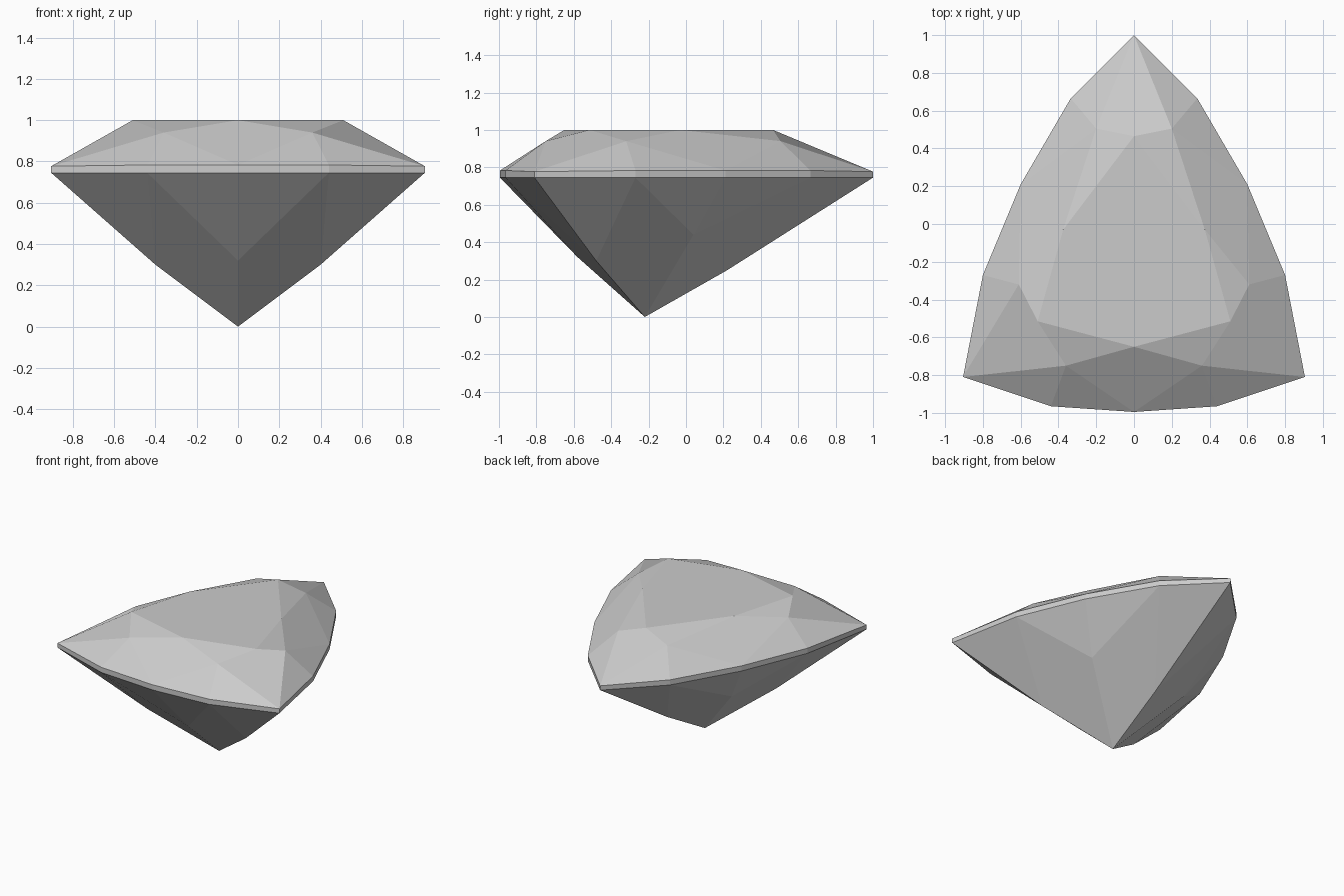
import bpy, bmesh
from mathutils import Vector

cube = bpy.data.objects.get("Cube")
if cube:
    bpy.data.objects.remove(cube, do_unlink=True)

# One flat stone colour
stone = bpy.data.materials.new("pale grey stone")
stone.use_nodes = True
stone.diffuse_color = (0.6, 0.6, 0.6, 1)
stone.node_tree.nodes["Principled BSDF"].inputs["Base Color"].default_value = (0.6, 0.6, 0.6, 1)

TABLE, STAR, BELT_HIGH, BELT_TIP, BELT_LOW = 1.0, 0.94, 0.783, 0.777, 0.745
CULET = (0, -0.22, 0)


def flip(p):
    return (-p[0],) + tuple(p[1:])


# Corners: outline tip, table corner, pavilion break on the ridge
back = dict(tip=(0, 1), table=(0, 0.465), ridge=(0, 0.22, 0.25))
left = dict(tip=(0.905, -0.81), table=(0.51, -0.515), ridge=(0.4, -0.48, 0.3))
right = {k: flip(p) for k, p in left.items()}

# Sides between corners: outline points, table middle, star points, pavilion break
left_side = dict(a=back, b=left, rim=[(0.335, 0.665), (0.6, 0.21), (0.8, -0.27)],
                 table=(0.375, -0.03), stars=[(0.2, 0.505), (0.61, -0.32)],
                 deep=(0.4, 0.04, 0.44))
right_side = dict(a=right, b=back, rim=[flip(p) for p in reversed(left_side["rim"])],
                  table=flip(left_side["table"]),
                  stars=[flip(p) for p in reversed(left_side["stars"])],
                  deep=flip(left_side["deep"]))
front_side = dict(a=left, b=right, rim=[(0.44, -0.965), (0, -0.995), (-0.44, -0.965)],
                  table=(0, -0.65), stars=[(0.36, -0.75), (-0.36, -0.75)],
                  deep=(0, -0.58, 0.32))
sides = [left_side, front_side, right_side]

bm = bmesh.new()
cache = {}


def vert(p, z=None):
    co = tuple(p) if z is None else (p[0], p[1], z)
    if co not in cache:
        cache[co] = bm.verts.new(Vector(co))
    return cache[co]


def facet(*verts):
    bm.faces.new(verts)


table = []
for i, s in enumerate(sides):
    a, b = s["a"], s["b"]
    top = [vert(a["tip"], BELT_TIP)] + [vert(p, BELT_HIGH) for p in s["rim"]] + [vert(b["tip"], BELT_TIP)]
    low = [vert(p, BELT_LOW) for p in [a["tip"], *s["rim"], b["tip"]]]
    ta, tm, tb = (vert(p, TABLE) for p in (a["table"], s["table"], b["table"]))
    ka, kb = (vert(p, STAR) for p in s["stars"])
    table += [ta, tm]
    # Crown: star, main and upper belt facets
    facet(ta, ka, tm)
    facet(tm, kb, tb)
    facet(tm, ka, top[2], kb)
    for k, n in ((ka, 0), (ka, 1), (kb, 2), (kb, 3)):
        facet(k, top[n], top[n + 1])
    next_star = vert(sides[(i + 1) % 3]["stars"][0], STAR)
    facet(tb, kb, top[4], next_star)
    # Belt
    for n in range(4):
        facet(top[n], low[n], low[n + 1], top[n + 1])
    # Pavilion: lower belt facets and long facets to the point
    deep, culet = vert(s["deep"]), vert(CULET)
    facet(low[1], deep, low[2])
    facet(low[2], deep, low[3])
    for corner, tip, g in ((a, low[0], low[1]), (b, low[4], low[3])):
        ridge = vert(corner["ridge"])
        facet(tip, ridge, g)
        facet(g, ridge, culet, deep)
facet(*table)
bmesh.ops.recalc_face_normals(bm, faces=bm.faces[:])

mesh = bpy.data.meshes.new("cut_gemstone")
bm.to_mesh(mesh)
bm.free()
mesh.materials.append(stone)
gem = bpy.data.objects.new("cut_gemstone", mesh)
bpy.context.collection.objects.link(gem)
